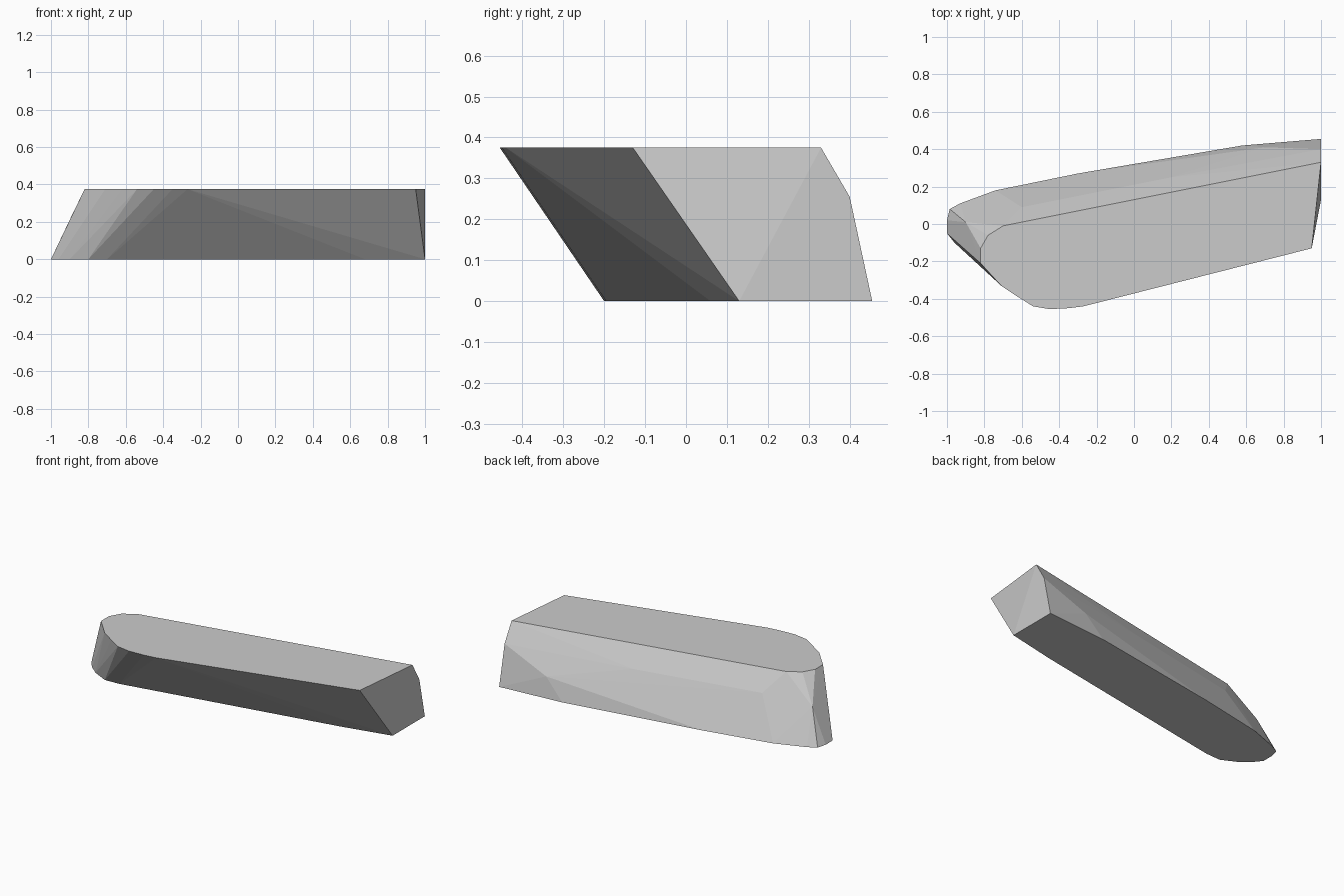
import bpy
import bmesh

# Remove the default cube
default_cube = bpy.data.objects.get("Cube")
if default_cube:
    bpy.data.objects.remove(default_cube, do_unlink=True)


def make_material(name, colour):
    material = bpy.data.materials.new(name)
    material.use_nodes = True
    material.diffuse_color = colour
    shader = next(node for node in material.node_tree.nodes if node.type == "BSDF_PRINCIPLED")
    shader.inputs["Base Color"].default_value = colour
    return material


def hull_object(name, rings, extra_points, material):
    """Wrap a faceted convex skin around flat outlines and loose points."""
    mesh_builder = bmesh.new()
    for height, outline in rings:
        for x, y in outline:
            mesh_builder.verts.new((x, y, height))
    for point in extra_points:
        mesh_builder.verts.new(point)
    result = bmesh.ops.convex_hull(mesh_builder, input=mesh_builder.verts[:])
    # Drop any points that ended up inside the skin
    unused = {item for item in result["geom_interior"] + result["geom_unused"]
              if isinstance(item, bmesh.types.BMVert)}
    bmesh.ops.delete(mesh_builder, geom=list(unused), context="VERTS")
    bmesh.ops.recalc_face_normals(mesh_builder, faces=mesh_builder.faces[:])
    mesh = bpy.data.meshes.new(name)
    mesh_builder.to_mesh(mesh)
    mesh_builder.free()
    mesh.materials.append(material)
    block = bpy.data.objects.new(name, mesh)
    bpy.context.scene.collection.objects.link(block)
    return block


# Flat top outline with a rounded end, overhanging the front
top_outline = [
    (1, .33), (.95, -.13), (-.27, -.44), (-.35, -.45), (-.45, -.455),
    (-.54, -.44), (-.62, -.39), (-.71, -.33), (-.82, -.21),
    (-.82, -.13), (-.78, -.06), (-.7, -.01),
]

# Flat bottom outline, shifted towards the back
bottom_outline = [
    (1, .455), (1, .13), (.68, .06), (-.7, -.195), (-.8, -.2),
    (-.9, -.15), (-.96, -.1), (-1, -.05), (-1, .02), (-.985, .08),
    (-.93, .11), (-.74, .18), (-.3, .27), (.58, .42),
]

# Points that give the back wall and rounded end their slight bulge
bulge_points = [
    (1, .4, .255), (.7, .41, .13), (.2, .25, .25),
    (-.6, .09, .25), (-.9, .01, .21),
]

stone_grey = make_material("stone grey", (.6, .6, .6, 1))
hull_object("slanted_block", [(.375, top_outline), (0, bottom_outline)], bulge_points, stone_grey)
